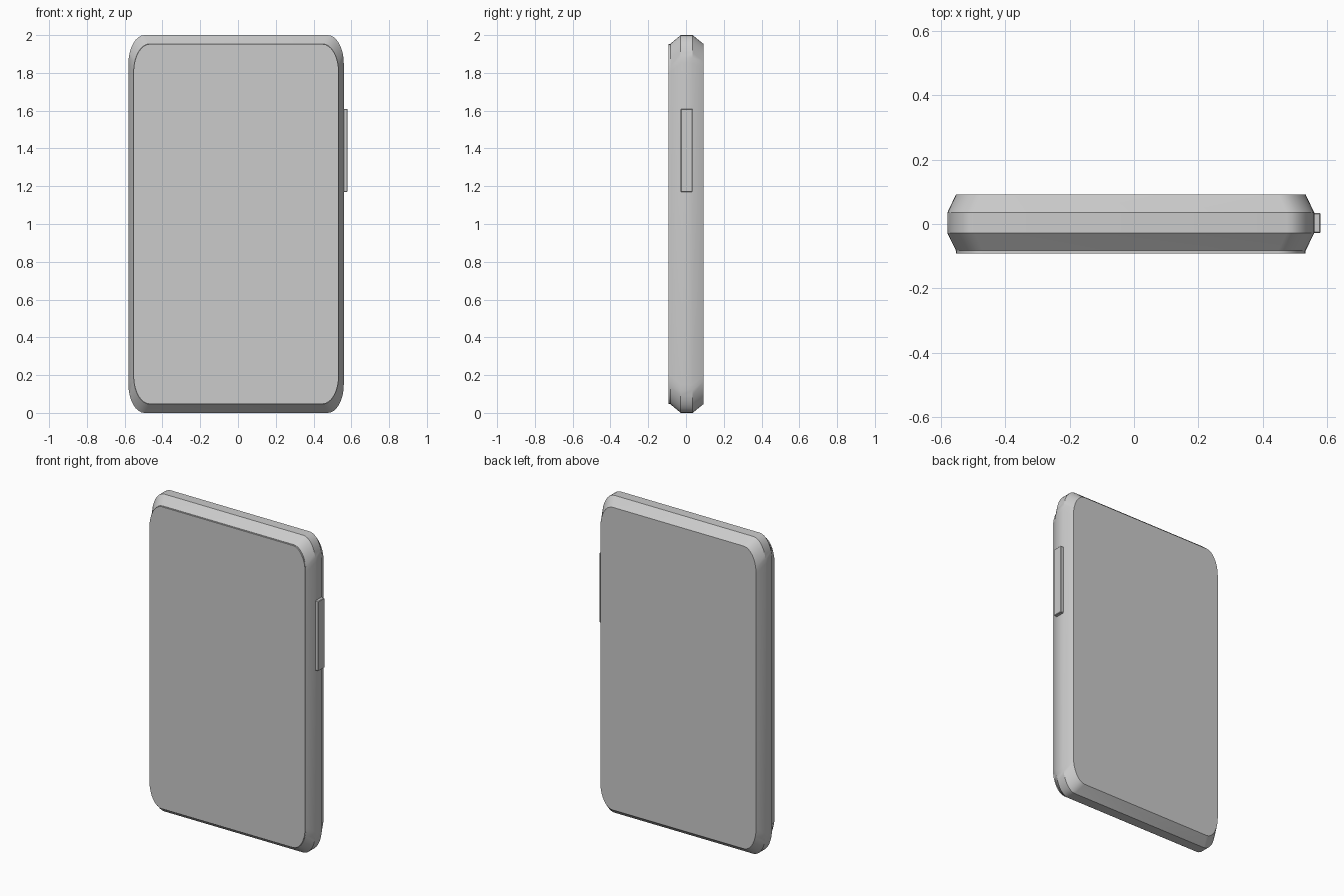
import bpy, bmesh, math

if "Cube" in bpy.data.objects:
    bpy.data.objects.remove(bpy.data.objects["Cube"])

CX, CZ = -0.01, 1.0   # centre of the case; the side button makes it off-centre


def outline(hx, hz, rx=0.085, rz=0.15, seg=8):
    """Rounded rectangle with taller-than-wide corners, as (x, z) points."""
    pts = []
    for q, (sx, sz) in enumerate([(1, 1), (-1, 1), (-1, -1), (1, -1)]):
        for i in range(seg + 1):
            a = math.pi / 2 * (q + i / seg)
            pts.append((CX + sx * (hx - rx) + rx * math.cos(a),
                        CZ + sz * (hz - rz) + rz * math.sin(a)))
    return pts


def loft(name, sections):
    """Skin rounded outlines (y, half width, half height) from front to back."""
    bm = bmesh.new()
    rings = [[bm.verts.new((x, y, z)) for x, z in outline(hx, hz)]
             for y, hx, hz in sections]
    for a, b in zip(rings, rings[1:]):
        for i in range(len(a)):
            j = (i + 1) % len(a)
            bm.faces.new((a[i], a[j], b[j], b[i]))
    bm.faces.new(rings[0])
    bm.faces.new(rings[-1])
    return finish(name, bm)


def finish(name, bm):
    bmesh.ops.recalc_face_normals(bm, faces=bm.faces)
    me = bpy.data.meshes.new(name)
    bm.to_mesh(me)
    bm.free()
    ob = bpy.data.objects.new(name, me)
    bpy.context.collection.objects.link(ob)
    bpy.ops.object.select_all(action='DESELECT')
    ob.select_set(True)
    bpy.context.view_layer.objects.active = ob
    bpy.ops.object.shade_smooth_by_angle(angle=math.radians(30))
    return ob


# case: flat middle band with chamfers toward front and back
loft("case", [(-0.083, 0.543, 0.954), (-0.028, 0.57, 1.0),
              (0.035, 0.57, 1.0), (0.092, 0.543, 0.954)])

# thin screen panel on the front
loft("screen", [(-0.092, 0.543, 0.952), (-0.083, 0.543, 0.952)])

# long side button on the right edge
bm = bmesh.new()
bmesh.ops.create_cube(bm, size=1)
for v in bm.verts:
    v.co = (0.562 + v.co.x * 0.036, 0.003 + v.co.y * 0.062, 1.39 + v.co.z * 0.44)
bmesh.ops.bevel(bm, geom=bm.edges[:], offset=0.003, segments=1, affect='EDGES')
finish("side_button", bm)
